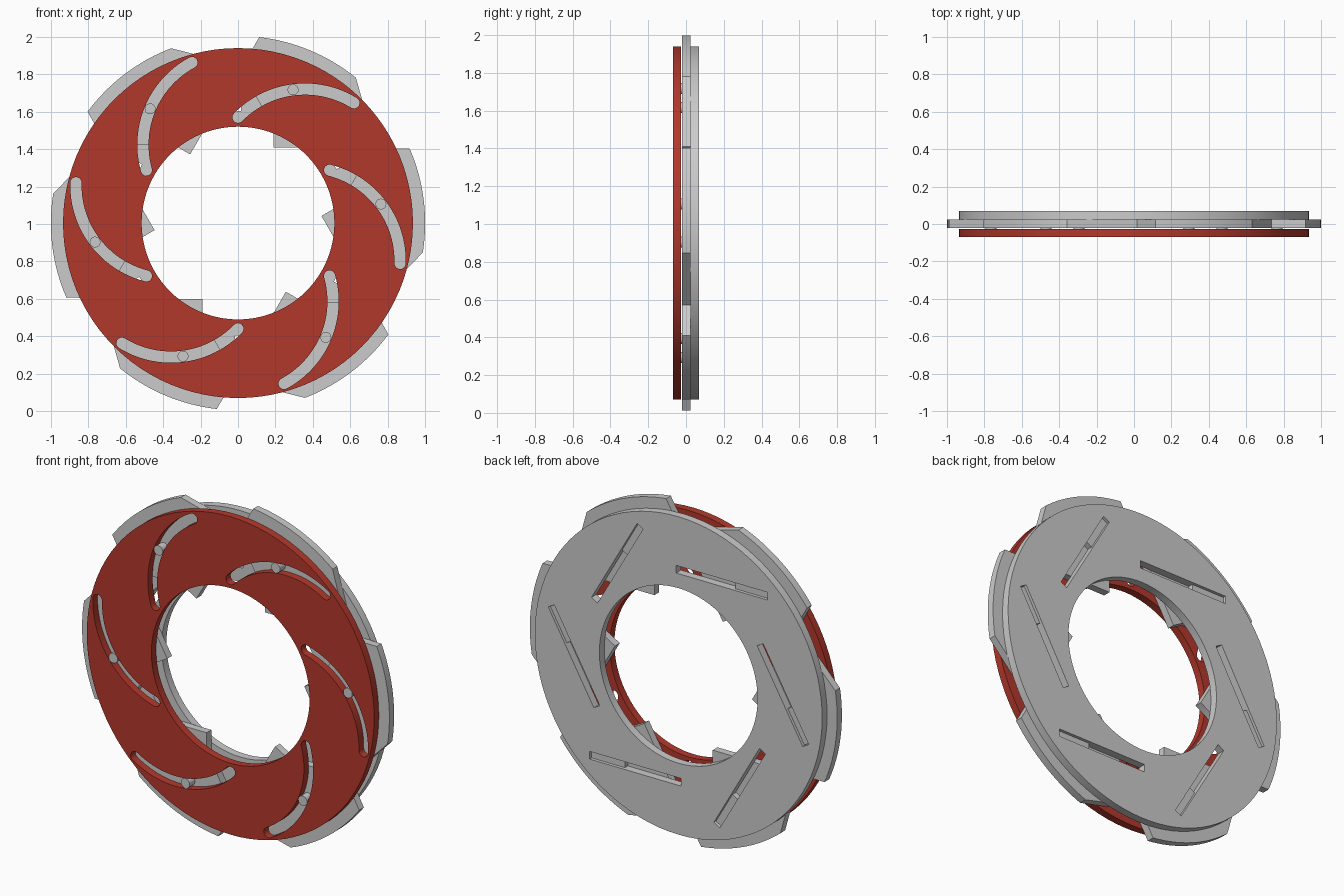
import bpy, bmesh
from math import sin, cos, pi, radians, atan2, hypot

if "Cube" in bpy.data.objects:
    bpy.data.objects.remove(bpy.data.objects["Cube"])

CZ = 1.005          # height of the ring centre
PIN = (0.294, 0.712)


def rot(pts, deg):
    a = radians(deg)
    return [(x * cos(a) - z * sin(a), x * sin(a) + z * cos(a)) for x, z in pts]


def arc(c, r, a0, a1, n):
    return [(c[0] + r * cos(a0 + (a1 - a0) * i / n),
             c[1] + r * sin(a0 + (a1 - a0) * i / n)) for i in range(n + 1)]


def circle(r, n, c=(0, 0)):
    return arc(c, r, 0, 2 * pi, n)[:-1]


def plate(name, loops, y0, y1, mat=None):
    """Extrude outlines in the xz plane (inner loops are holes) from y0 to y1."""
    cu = bpy.data.curves.new(name + "_outline", 'CURVE')
    cu.dimensions = '2D'
    cu.fill_mode = 'BOTH'
    cu.extrude = (y1 - y0) / 2
    for pts in loops:
        s = cu.splines.new('POLY')
        s.points.add(len(pts) - 1)
        for p, (x, z) in zip(s.points, pts):
            p.co = (x, z, 0, 1)
        s.use_cyclic_u = True
    tmp = bpy.data.objects.new(name + "_tmp", cu)
    bpy.context.collection.objects.link(tmp)
    bpy.context.view_layer.update()
    me = bpy.data.meshes.new_from_object(
        tmp.evaluated_get(bpy.context.evaluated_depsgraph_get()))
    bpy.data.objects.remove(tmp)
    bm = bmesh.new()
    bm.from_mesh(me)
    bmesh.ops.remove_doubles(bm, verts=bm.verts, dist=1e-5)
    for v in bm.verts:
        x, z, d = v.co
        v.co = (x, (y0 + y1) / 2 - d, z + CZ)
    bmesh.ops.recalc_face_normals(bm, faces=bm.faces)
    bm.to_mesh(me)
    bm.free()
    me.materials.clear()
    if mat:
        me.materials.append(mat)
    ob = bpy.data.objects.new(name, me)
    bpy.context.collection.objects.link(ob)
    bpy.ops.object.select_all(action='DESELECT')
    ob.select_set(True)
    bpy.context.view_layer.objects.active = ob
    bpy.ops.object.shade_smooth_by_angle(angle=radians(30))
    return ob


def circle_through(a, b, c):
    d = 2 * (a[0] * (b[1] - c[1]) + b[0] * (c[1] - a[1]) + c[0] * (a[1] - b[1]))
    q = [p[0] ** 2 + p[1] ** 2 for p in (a, b, c)]
    ux = (q[0] * (b[1] - c[1]) + q[1] * (c[1] - a[1]) + q[2] * (a[1] - b[1])) / d
    uz = (q[0] * (c[0] - b[0]) + q[1] * (a[0] - c[0]) + q[2] * (b[0] - a[0])) / d
    return (ux, uz), hypot(a[0] - ux, a[1] - uz)


# Curved cam slot with round ends, passing through the pin
start, end, half = (0, 0.565), (0.62, 0.642), 0.03
c, r = circle_through(start, PIN, end)
a0 = atan2(start[1] - c[1], start[0] - c[0])
a1 = atan2(end[1] - c[1], end[0] - c[0])
cam_slot = (arc(c, r + half, a0, a1, 24)
            + arc(end, half, a1, a1 - pi, 8)[1:-1]
            + arc(c, r - half, a1, a0, 24)
            + arc(start, half, a0 + pi, a0, 8)[1:-1])

# Straight guide slot and the rail that slides in it
guide_slot = [(-0.578, 0.60), (0.015, 0.60), (0.015, 0.645), (-0.578, 0.645)]
rail = [(-0.575, 0.602), (-0.36, 0.602), (-0.36, 0.643), (-0.575, 0.643)]

# Shutter blade outline: outer arc, straight end, sliding edge, tip, inner edge
b0, b1 = atan2(0.776, 0.63), atan2(0.997, 0.114)
blade = arc((0, 0), 1.0, b0, b1, 16) + [
    (0.012, 0.822), (0.19, 0.512), (0.19, 0.405), (0.735, 0.405)]

red = bpy.data.materials.new("red")
red.diffuse_color = (0.45, 0.04, 0.025, 1)
red.use_nodes = True
red.node_tree.nodes["Principled BSDF"].inputs["Base Color"].default_value = red.diffuse_color

turns = [60 * i for i in range(6)]
rings = [circle(0.935, 96), circle(0.515, 96)]

# Front cam ring and back guide ring
plate("front_cam_ring", rings + [rot(cam_slot, t) for t in turns], -0.07, -0.026, red)
plate("back_guide_ring", rings + [rot(guide_slot, t) for t in turns], 0.024, 0.07)

# Six blades, each with a front pin and a back rail
for i, t in enumerate(turns):
    plate(f"blade_{i + 1}", [rot(blade, t)], -0.021, 0.023)
    plate(f"pin_{i + 1}", [rot(circle(0.029, 24, PIN), t)], -0.07, -0.021)
    plate(f"rail_{i + 1}", [rot(rail, t)], 0.023, 0.055)
